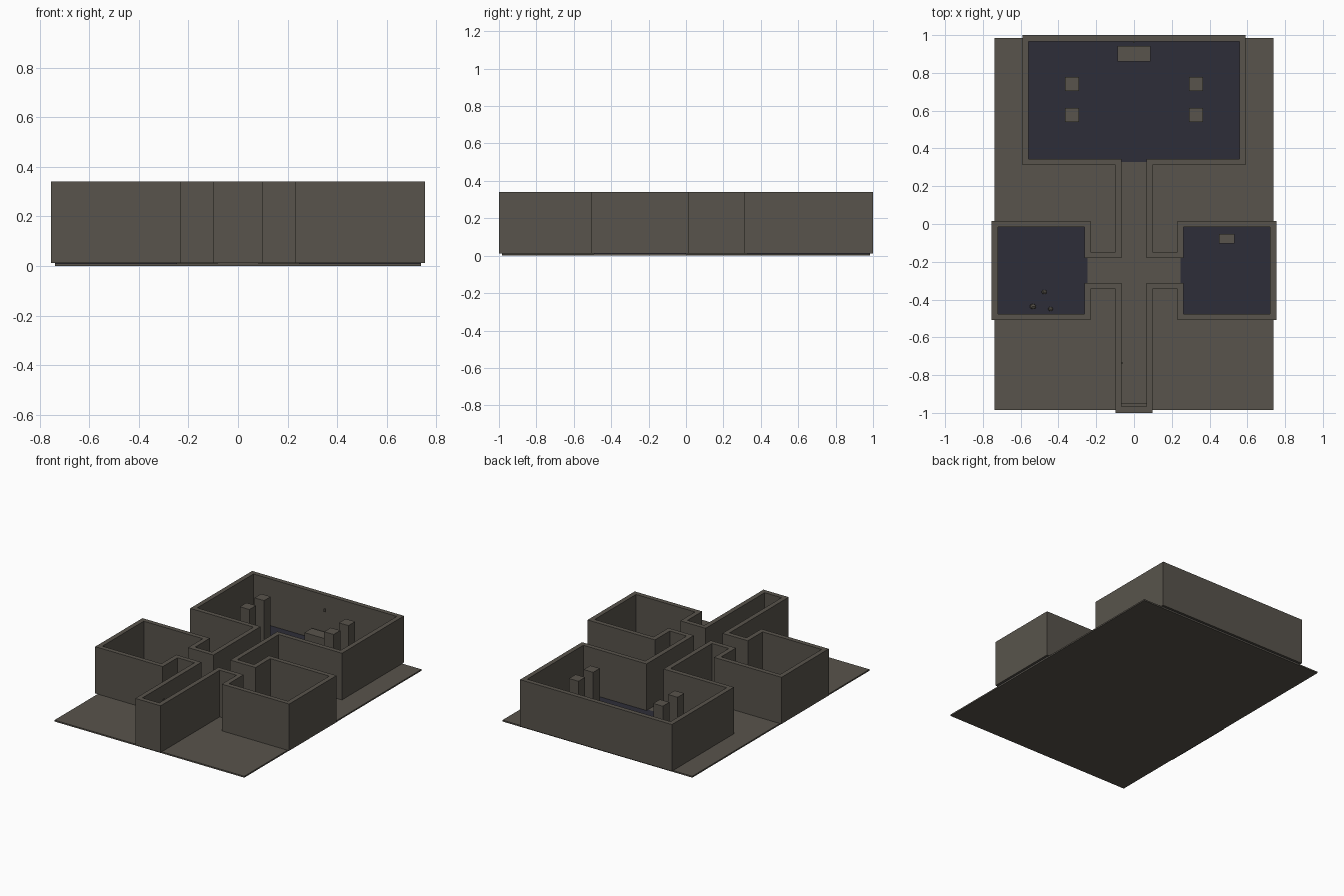
import bpy, bmesh, math
from mathutils import Vector

if "Cube" in bpy.data.objects:
    bpy.data.objects.remove(bpy.data.objects["Cube"])

U = 1 / 12.2          # one grid cell of the plan
FLOOR = 0.0125        # top of the floor plates


def material(name, rgb):
    m = bpy.data.materials.new(name)
    m.diffuse_color = (*rgb, 1)
    m.use_nodes = True
    m.node_tree.nodes["Principled BSDF"].inputs["Base Color"].default_value = m.diffuse_color
    return m


stone = material("grey_brown_stone", (0.098, 0.088, 0.072))
slate = material("dark_slate_floor", (0.027, 0.027, 0.040))


def finish(name, bm, mat):
    bmesh.ops.recalc_face_normals(bm, faces=bm.faces)
    me = bpy.data.meshes.new(name)
    bm.to_mesh(me)
    bm.free()
    me.materials.append(mat)
    ob = bpy.data.objects.new(name, me)
    bpy.context.collection.objects.link(ob)
    return ob


def box(name, x0, x1, y0, y1, z0, z1, mat):
    bm = bmesh.new()
    bmesh.ops.create_cube(bm, size=1)
    for v in bm.verts:
        v.co = ((x0 + x1) / 2 + v.co.x * (x1 - x0),
                (y0 + y1) / 2 + v.co.y * (y1 - y0),
                (z0 + z1) / 2 + v.co.z * (z1 - z0))
    return finish(name, bm, mat)


def block(name, cx, cy, sx, sy, h, mat=stone):
    """Box standing on the floor, in plan cells."""
    return box(name, (cx - sx / 2) * U, (cx + sx / 2) * U,
               (cy - sy / 2) * U, (cy + sy / 2) * U, FLOOR, FLOOR + h * U, mat)


# Base slab
box("base_slab", -9 * U, 9 * U, -12 * U, 12 * U, 0, 0.010, stone)

# Floor plates
for name, x0, x1, y0, y1, mat in (
        ("main_hall_floor", -7, 7, 4, 12, slate),
        ("left_room_floor", -9, -3, -6, 0, slate),
        ("right_room_floor", 3, 9, -6, 0, slate),
        ("long_corridor_floor", -1, 1, -12, 4, stone),
        ("left_passage_floor", -3, -1, -4, -2, stone),
        ("right_passage_floor", 1, 3, -4, -2, stone)):
    box(name, x0 * U, x1 * U, y0 * U, y1 * U, 0.009, FLOOR, mat)

# Walls: one closed mitred outline around hall, corridors and rooms
half = [(1, -12), (1, -4), (3, -4), (3, -6), (9, -6), (9, 0),
        (3, 0), (3, -2), (1, -2), (1, 4), (7, 4), (7, 12)]
path = [Vector(p) for p in half] + [Vector((-x, y)) for x, y in reversed(half)]


def offset(d):
    out = []
    for i, p in enumerate(path):
        a = (p - path[i - 1]).normalized()
        b = (path[(i + 1) % len(path)] - p).normalized()
        out.append((p + d * Vector((a.y + b.y, -a.x - b.x))) * U)
    return out


bm = bmesh.new()
rings = [[bm.verts.new((p.x, p.y, z)) for p in offset(d)]
         for d, z in ((0.2, 0.012), (0.2, 0.34), (-0.2, 0.34), (-0.2, 0.012))]
n = len(path)
for k in range(4):
    a, b = rings[k], rings[(k + 1) % 4]
    for i in range(n):
        j = (i + 1) % n
        bm.faces.new((a[i], a[j], b[j], b[i]))
finish("outer_walls", bm, stone)

# Hall pillars
for x in (-4, 4):
    for y in (7.05, 9.05):
        block("pillar", x, y, 0.9, 0.9, 3.8)

# Hall altar, right room chest, entrance door inside the corridor end
block("altar", 0, 11, 2.1, 1, 1)
block("chest", 6, -0.95, 1, 0.6, 0.6)
block("entrance_door", 0, -11.7, 1.6, 0.2, 2.5)

# Small wall torches
box("hall_torch", -0.005, 0.005, 0.958, 0.97, 0.225, 0.245, stone)
box("corridor_torch", -0.068, -0.060, -0.74, -0.73, 0.225, 0.245, stone)

# Rubble in the left room
for x, y, r in ((-0.535, -0.437, 0.019), (-0.475, -0.36, 0.016), (-0.442, -0.45, 0.015)):
    bm = bmesh.new()
    bmesh.ops.create_icosphere(bm, subdivisions=1, radius=r)
    for v in bm.verts:
        v.co = Vector((x, y, FLOOR + r * 0.6)) + Vector((v.co.x, v.co.y * 0.85, v.co.z * 0.7))
    finish("rubble_stone", bm, stone)
